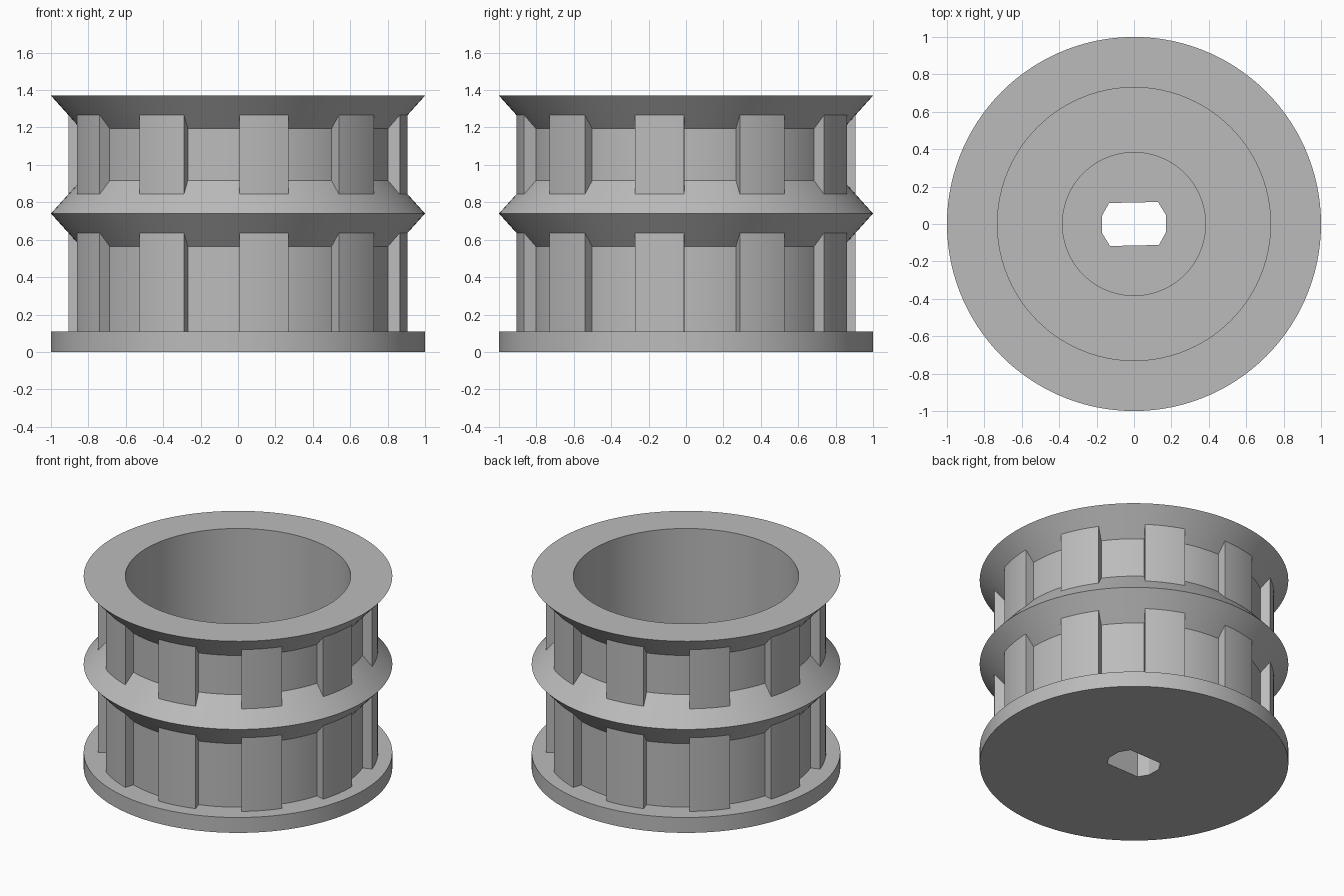
import bpy, bmesh
from math import sin, cos, radians, tau

cube = bpy.data.objects.get("Cube")
if cube:
    bpy.data.objects.remove(cube, do_unlink=True)

RIM, TOOTH, CORE, BORE, HUB = 1.0, 0.907, 0.842, 0.73, 0.385   # radii
BASE, MID, TOP, FLOOR, HUB_TOP = 0.11, 0.74, 1.37, 0.11, 0.58  # heights
SLOPE = 1.11                                                   # flange rise per radius
TEETH, TOOTH_START, TOOTH_ARC = 10, 18.5, 16.9                 # degrees
SEGMENTS = 120

grey = bpy.data.materials.new("plain grey")
grey.use_nodes = True
grey.diffuse_color = (0.5, 0.5, 0.5, 1)
grey.node_tree.nodes["Principled BSDF"].inputs["Base Color"].default_value = (0.5, 0.5, 0.5, 1)


def finish(bm, name):
    bmesh.ops.recalc_face_normals(bm, faces=bm.faces)
    mesh = bpy.data.meshes.new(name)
    bm.to_mesh(mesh)
    bm.free()
    mesh.materials.append(grey)
    obj = bpy.data.objects.new(name, mesh)
    bpy.context.collection.objects.link(obj)
    return obj


def skin(bm, rings):
    """Join closed rings of points in order and cap both ends."""
    loops = [[bm.verts.new(p) for p in ring] for ring in rings]
    for a, b in zip(loops, loops[1:]):
        n = len(a)
        for i in range(n):
            j = (i + 1) % n
            bm.faces.new((a[i], a[j], b[j], b[i]))
    bm.faces.new(loops[0])
    bm.faces.new(loops[-1])


def circle(r, z):
    return [(r * cos(tau * i / SEGMENTS), r * sin(tau * i / SEGMENTS), z)
            for i in range(SEGMENTS)]


def smooth(obj):
    bpy.ops.object.select_all(action='DESELECT')
    obj.select_set(True)
    bpy.context.view_layer.objects.active = obj
    bpy.ops.object.shade_smooth_by_angle(angle=radians(28))


# Turned body: base disc, grooved drum, flanges, open bore and central hub
rise = (RIM - CORE) * SLOPE
profile = [(RIM, 0), (RIM, BASE), (CORE, BASE), (CORE, MID - rise), (RIM, MID),
           (CORE, MID + rise), (CORE, TOP - rise), (RIM, TOP), (BORE, TOP),
           (BORE, FLOOR), (HUB, FLOOR), (HUB, HUB_TOP)]
bm = bmesh.new()
skin(bm, [circle(r, z) for r, z in profile])
body = finish(bm, "pulley_body")

# Shaft hole: a twelve-sided bore with two flats, turned slightly
half_w, half_h, corner, edge = 0.171, 0.115, 0.131, 0.046
quarter = [(half_w, edge), (corner, half_h)]
outline = quarter + [(-x, y) for x, y in reversed(quarter)]
outline += [(-x, -y) for x, y in outline]
turn = radians(1.2)
outline = [(x * cos(turn) - y * sin(turn), x * sin(turn) + y * cos(turn)) for x, y in outline]
bm = bmesh.new()
skin(bm, [[(x, y, z) for x, y in outline] for z in (-0.2, TOP)])
cutter = finish(bm, "shaft_hole_cutter")
cutter.hide_render = True

cut = body.modifiers.new("shaft hole", 'BOOLEAN')
cut.operation = 'DIFFERENCE'
cut.solver = 'EXACT'
cut.object = cutter
bpy.context.view_layer.objects.active = body
bpy.ops.object.modifier_apply(modifier=cut.name)
bpy.data.objects.remove(cutter, do_unlink=True)
smooth(body)


# Drive teeth: curved blocks around the drum, ending where they meet the flanges
def tooth_row(name, bottom, top, steps=6):
    bm = bmesh.new()
    for k in range(TEETH):
        angles = [radians(TOOTH_START + k * 360 / TEETH + TOOTH_ARC * s / steps)
                  for s in range(steps + 1)]
        ring = [(TOOTH * cos(a), TOOTH * sin(a)) for a in angles]
        ring += [(0.8 * cos(a), 0.8 * sin(a)) for a in reversed(angles)]
        skin(bm, [[(x, y, z) for x, y in ring] for z in (bottom, top)])
    smooth(finish(bm, name))


tip = (RIM - TOOTH) * SLOPE
tooth_row("lower_teeth", BASE - 0.02, MID - tip)
tooth_row("upper_teeth", MID + tip, TOP - tip)
